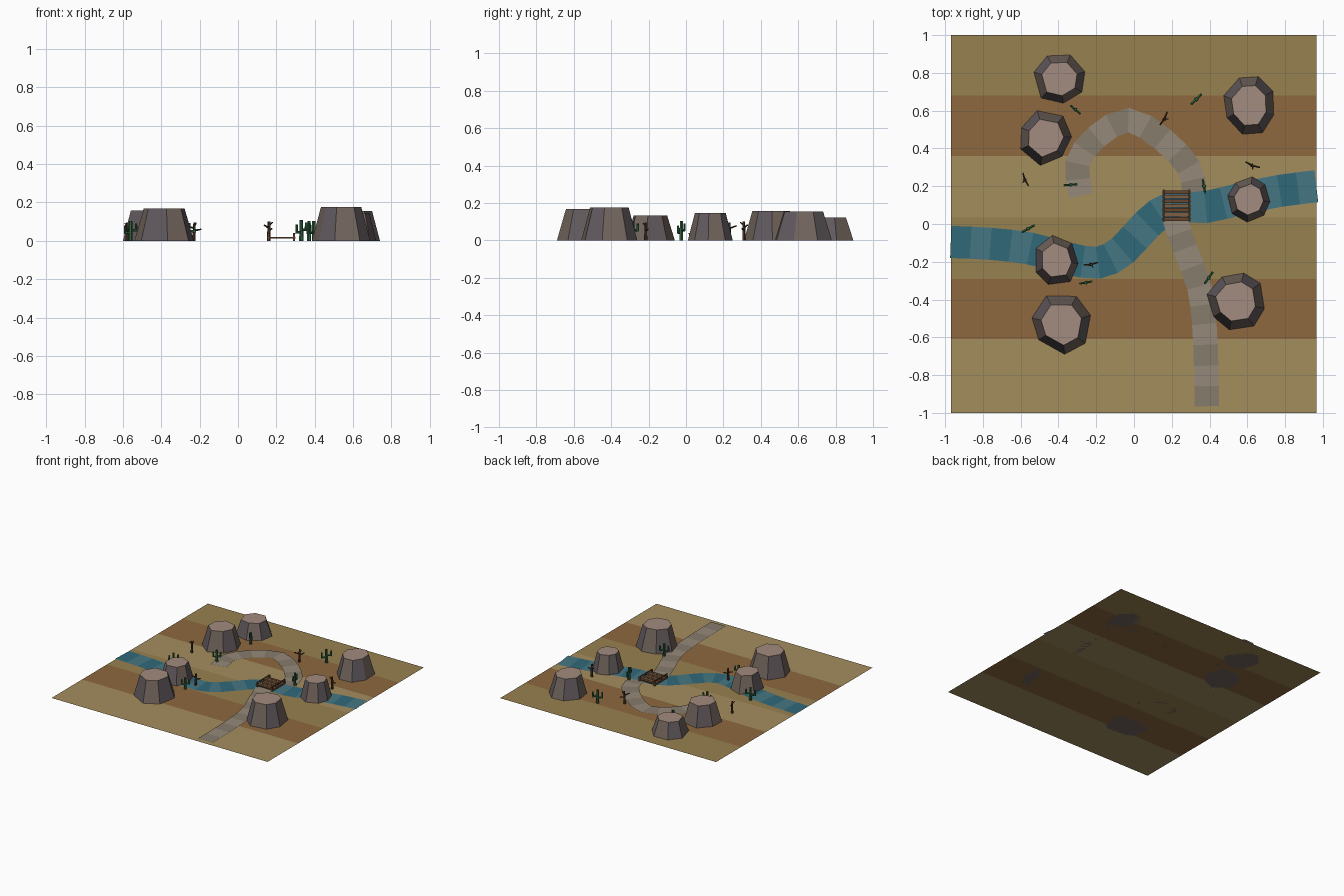
import bpy, bmesh, math, random
from mathutils import Vector, Matrix

if "Cube" in bpy.data.objects:
    bpy.data.objects.remove(bpy.data.objects["Cube"])

random.seed(4)


def mat(name, r, g, b):
    m = bpy.data.materials.new(name)
    m.diffuse_color = (r, g, b, 1)
    m.use_nodes = True
    m.node_tree.nodes["Principled BSDF"].inputs["Base Color"].default_value = m.diffuse_color
    return m


SAND = [mat("sand_light", .37, .27, .11), mat("sand_rust", .27, .14, .05), mat("sand_olive", .31, .22, .08)]
WATER = [mat("water_deep", .03, .14, .19), mat("water_light", .06, .18, .23)]
TRAIL = [mat("trail_dark", .24, .2, .15), mat("trail_light", .3, .25, .19)]
ROCK = [mat("rock_brown", .17, .13, .11), mat("rock_purple", .12, .1, .11), mat("rock_top", .36, .26, .21)]
CACTUS = [mat("cactus_green", .03, .13, .05)]
DEAD = [mat("dead_wood", .07, .035, .02)]
PLANK = [mat("plank_dark", .13, .06, .03), mat("plank_light", .21, .11, .055)]


def finish(name, bm, mats):
    me = bpy.data.meshes.new(name)
    bm.to_mesh(me)
    bm.free()
    for m in mats:
        me.materials.append(m)
    ob = bpy.data.objects.new(name, me)
    bpy.context.collection.objects.link(ob)
    return ob


def tube(bm, a, b, r1, r2, sides=6):
    a, b = Vector(a), Vector(b)
    d = b - a
    m = Matrix.Translation((a + b) / 2) @ d.to_track_quat('Z', 'Y').to_matrix().to_4x4()
    bmesh.ops.create_cone(bm, cap_ends=True, segments=sides, radius1=r1, radius2=r2, depth=d.length, matrix=m)


def box(bm, c, s, mi=0):
    m = Matrix.Translation(c) @ Matrix.Diagonal((*s, 1))
    vs = bmesh.ops.create_cube(bm, size=1, matrix=m)["verts"]
    for f in {f for v in vs for f in v.link_faces}:
        f.material_index = mi


# Smooth path through control points, laid as a strip of alternating tints
def ribbon(name, pts, width, z, mats, step=2):
    p = [Vector(q) for q in pts]
    p = [2 * p[0] - p[1]] + p + [2 * p[-1] - p[-2]]
    line = []
    for i in range(1, len(p) - 2):
        a, b, c, d = p[i - 1:i + 3]
        for k in range(step):
            t = k / step
            line.append(.5 * (2 * b + (c - a) * t + (2 * a - 5 * b + 4 * c - d) * t * t
                              + (3 * b - a - 3 * c + d) * t ** 3))
    line.append(p[-2])
    bm = bmesh.new()
    rows = []
    for i, q in enumerate(line):
        t = (line[min(i + 1, len(line) - 1)] - line[max(i - 1, 0)]).normalized()
        n = Vector((-t.y, t.x)) * width / 2
        rows.append([bm.verts.new((*(q + s * n), z)) for s in (1, -1)])
    for i in range(len(rows) - 1):
        f = bm.faces.new((rows[i][0], rows[i][1], rows[i + 1][1], rows[i + 1][0]))
        f.material_index = i % 2
    finish(name, bm, mats)


# Striped desert floor
bm = bmesh.new()
ys = [-1, -.61, -.29, .035, .36, .68, 1]
rows = [[bm.verts.new((x, y, 0)) for x in (-.97, .965)] for y in ys]
for i in range(6):
    f = bm.faces.new((rows[i][0], rows[i][1], rows[i + 1][1], rows[i + 1][0]))
    f.material_index = i % 3
finish("desert_floor", bm, SAND)

# River and the two halves of the trail
ribbon("river", [(-.97, -.095), (-.76, -.105), (-.55, -.13), (-.36, -.18), (-.19, -.205), (-.06, -.14),
                 (.07, .0), (.2, .09), (.38, .09), (.57, .135), (.77, .175), (.965, .2)], .17, .003, WATER)
ribbon("trail_south", [(.385, -.965), (.382, -.75), (.372, -.53), (.345, -.33), (.27, -.13), (.215, .03)],
       .13, .005, TRAIL)
ribbon("trail_north", [(.32, .17), (.29, .3), (.15, .45), (-.03, .55), (-.2, .46), (-.3, .32), (-.28, .15)],
       .13, .005, TRAIL)


# Buttes: faceted frustums fitted to their footprint
def butte(name, x0, x1, y0, y1, h, n, rot):
    ring = []
    for i in range(n):
        a = math.radians(rot) + (i + random.uniform(-.1, .1)) * math.tau / n
        ring.append(Vector((math.cos(a), math.sin(a))) * random.uniform(.94, 1.06))
    lo = [min(v[k] for v in ring) for k in (0, 1)]
    hi = [max(v[k] for v in ring) for k in (0, 1)]
    c = Vector(((x0 + x1) / 2, (y0 + y1) / 2))
    bm = bmesh.new()
    base, top = [], []
    for v in ring:
        q = Vector((x0 + (x1 - x0) * (v.x - lo[0]) / (hi[0] - lo[0]),
                    y0 + (y1 - y0) * (v.y - lo[1]) / (hi[1] - lo[1])))
        base.append(bm.verts.new((*q, 0)))
        top.append(bm.verts.new((*(c + (q - c) * .69), h)))
    for i in range(n):
        j = (i + 1) % n
        bm.faces.new((base[i], base[j], top[j], top[i])).material_index = i % 2
    bm.faces.new(top).material_index = 2
    bm.faces.new(base[::-1])
    finish(name, bm, ROCK)


for i, b in enumerate([(-.53, -.26, .64, .895, .122, 7, 69), (-.60, -.33, .31, .60, .158, 7, 52),
                       (.475, .74, .475, .78, .155, 8, 70), (.495, .72, .01, .25, .145, 8, 85),
                       (-.52, -.295, -.32, -.06, .132, 7, 100), (-.54, -.23, -.69, -.38, .167, 7, 65),
                       (.385, .69, -.56, -.26, .175, 8, 78)]):
    butte(f"butte_{i + 1}", *b)


def place(ob, x, y, deg, s):
    ob.location = (x, y, 0)
    ob.rotation_euler.z = math.radians(deg)
    ob.scale = (s, s, s)


# Cacti: trunk with a bent arm each side
for i, c in enumerate([(-.31, .605, -40, .9), (.33, .66, 45, 1.05), (-.335, .208, 5, .95), (.37, .2, -80, 1),
                       (-.56, -.025, 30, 1), (.395, -.285, 55, 1), (-.255, -.31, 10, .9)]):
    bm = bmesh.new()
    tube(bm, (0, 0, 0), (0, 0, .103), .011, .009)
    for s, z, top in ((1, .055, .09), (-1, .042, .08)):
        tube(bm, (0, 0, z), (s * .036, 0, z), .007, .007)
        tube(bm, (s * .033, 0, z - .006), (s * .033, 0, top), .007, .006)
    place(finish(f"cactus_{i + 1}", bm, CACTUS), *c)

# Dead trees: bare trunk and three stubby branches
for i, c in enumerate([(.16, .555, 62, 1), (.625, .31, -20, 1), (-.578, .235, -65, .95), (-.23, -.215, 12, .95)]):
    bm = bmesh.new()
    tube(bm, (0, 0, 0), (.004, 0, .1), .01, .007, 5)
    tube(bm, (0, 0, .055), (.042, .004, .063), .006, .004, 5)
    tube(bm, (0, 0, .068), (-.038, .006, .082), .006, .004, 5)
    tube(bm, (.003, 0, .08), (.01, -.018, .097), .005, .003, 5)
    place(finish(f"dead_tree_{i + 1}", bm, DEAD), *c)

# Bridge: cross planks, stringers, low rails and posts
bm = bmesh.new()
for i in range(7):
    box(bm, (.225, .026 + i * .0237, .016), (.15, .02, .008), i % 2)
for x in (.158, .292):
    box(bm, (x, .098, .008), (.01, .165, .01))
    box(bm, (x, .098, .037), (.008, .17, .006))
    for y in (.02, .098, .176):
        box(bm, (x, y, .02), (.01, .01, .04))
finish("plank_bridge", bm, PLANK)
